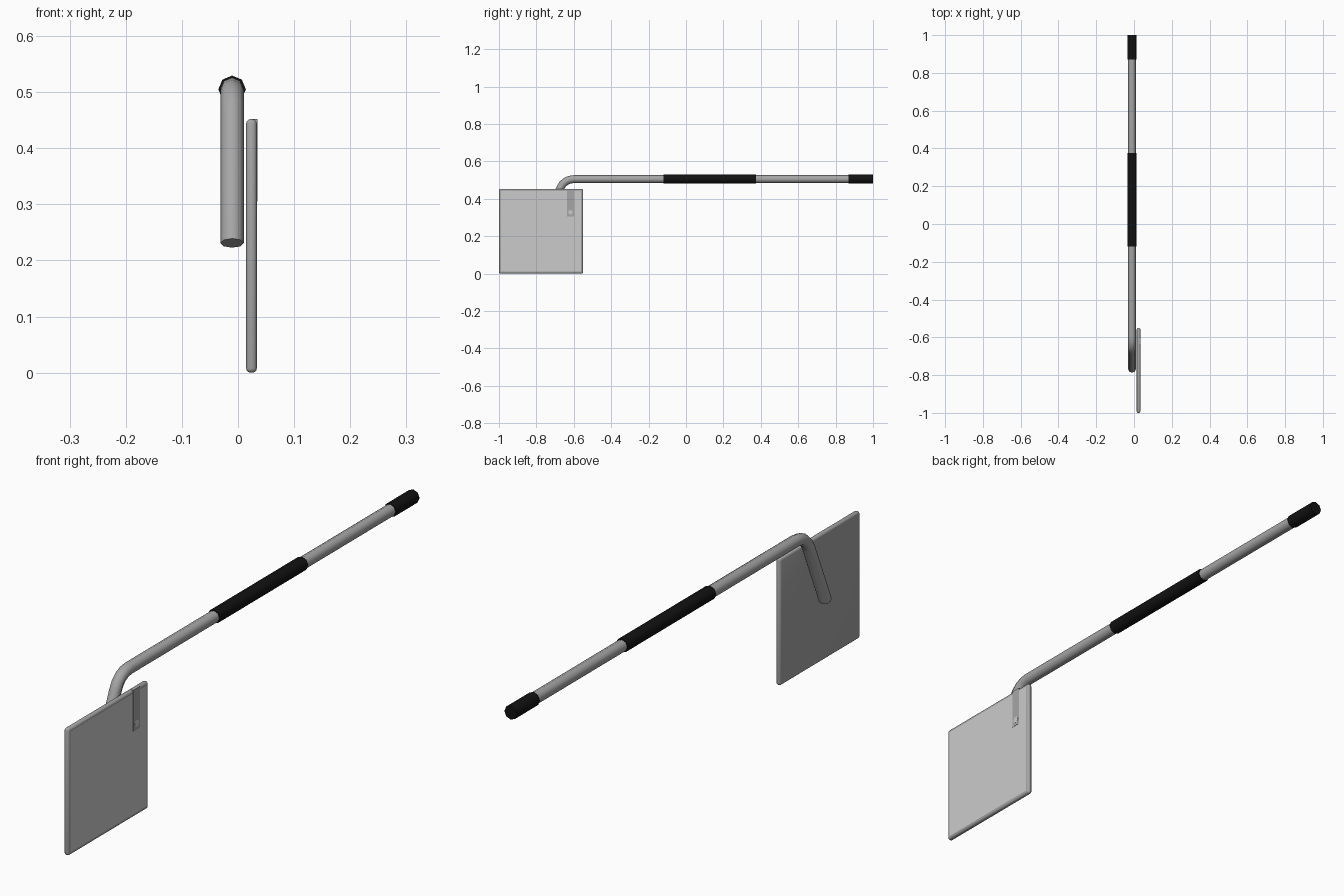
import bpy, bmesh, math
from mathutils import Vector

if "Cube" in bpy.data.objects:
    bpy.data.objects.remove(bpy.data.objects["Cube"])


def material(name, c):
    m = bpy.data.materials.new(name)
    m.diffuse_color = (c, c, c, 1)
    m.use_nodes = True
    m.node_tree.nodes["Principled BSDF"].inputs["Base Color"].default_value = m.diffuse_color
    return m


STEEL = material("steel_grey", 0.38)
PANEL = material("light_panel_grey", 0.60)
BLACK = material("black_rubber", 0.006)


def finish(name, bm, mats, angle=60):
    bmesh.ops.recalc_face_normals(bm, faces=bm.faces)
    me = bpy.data.meshes.new(name)
    bm.to_mesh(me)
    bm.free()
    for m in mats:
        me.materials.append(m)
    ob = bpy.data.objects.new(name, me)
    bpy.context.collection.objects.link(ob)
    bpy.ops.object.select_all(action='DESELECT')
    ob.select_set(True)
    bpy.context.view_layer.objects.active = ob
    bpy.ops.object.shade_smooth_by_angle(angle=math.radians(angle))
    return ob


def sweep(name, path, radius, mat, sides=8):
    """Tube along (y, z) points lying in the plane x = AXIS_X."""
    bm = bmesh.new()
    pts = [Vector((AXIS_X, y, z)) for y, z in path]
    rings = []
    for i, p in enumerate(pts):
        t = Vector()
        if i > 0:
            t += (p - pts[i - 1]).normalized()
        if i < len(pts) - 1:
            t += (pts[i + 1] - p).normalized()
        t.normalize()
        side = Vector((1, 0, 0))
        up = side.cross(t)
        ring = []
        for k in range(sides):
            a = 2 * math.pi * k / sides
            ring.append(bm.verts.new(p + radius * (math.cos(a) * side + math.sin(a) * up)))
        rings.append(ring)
    for a, b in zip(rings, rings[1:]):
        for k in range(sides):
            j = (k + 1) % sides
            bm.faces.new((a[k], a[j], b[j], b[k]))
    bm.faces.new(rings[0])
    bm.faces.new(rings[-1])
    return finish(name, bm, [mat])


def box(lo, hi):
    bm = bmesh.new()
    bmesh.ops.create_cube(bm, size=1)
    for v in bm.verts:
        v.co = Vector([(l + h) / 2 + c * (h - l) for l, h, c in zip(lo, hi, v.co)])
    return bm


AXIS_X, AXIS_Z = -0.0105, 0.505

# bent handle tube: straight run, filleted corner, sloping leg
leg_end = Vector((-0.768, 0.231))
corner = Vector((-0.652, AXIS_Z))
leg_dir = (leg_end - corner).normalized()
start, stop = corner + Vector((0.055, 0)), corner + leg_dir * 0.055
path = [(0.99, AXIS_Z)]
for i in range(5):
    t = i / 4
    path.append(tuple((1 - t) ** 2 * start + 2 * t * (1 - t) * corner + t * t * stop))
path.append(tuple(leg_end))
sweep("handle_tube", path, 0.021, STEEL)

# rubber grips
for name, y0, y1 in (("middle_grip", -0.12, 0.375), ("end_grip", 0.87, 1.0)):
    sweep(name, [(y0, AXIS_Z), (y1, AXIS_Z)], 0.0245, BLACK)

# square plate with rounded rim and a lighter front panel
bm = box((0.0145, -1.0, 0.0), (0.0335, -0.55, 0.452))
bmesh.ops.bevel(bm, geom=bm.edges[:], offset=0.008, segments=3,
                profile=0.5, affect='EDGES')
bm.normal_update()
front = max(bm.faces, key=lambda f: f.calc_area() * f.normal.x)
bmesh.ops.inset_region(bm, faces=[front], thickness=0.005)
front.material_index = 1
finish("square_plate", bm, [STEEL, PANEL])

# tab at the top of the panel
finish("plate_tab", box((0.024, -0.637, 0.305), (0.0345, -0.600, 0.4525)), [STEEL], 30)

# round rivet on the tab
bm = bmesh.new()
bmesh.ops.create_cone(bm, cap_ends=True, segments=16, radius1=0.012, radius2=0.012, depth=0.004)
for v in bm.verts:
    v.co = Vector((0.033 + v.co.z, -0.618 + v.co.x, 0.328 + v.co.y))
finish("tab_rivet", bm, [PANEL], 40)
